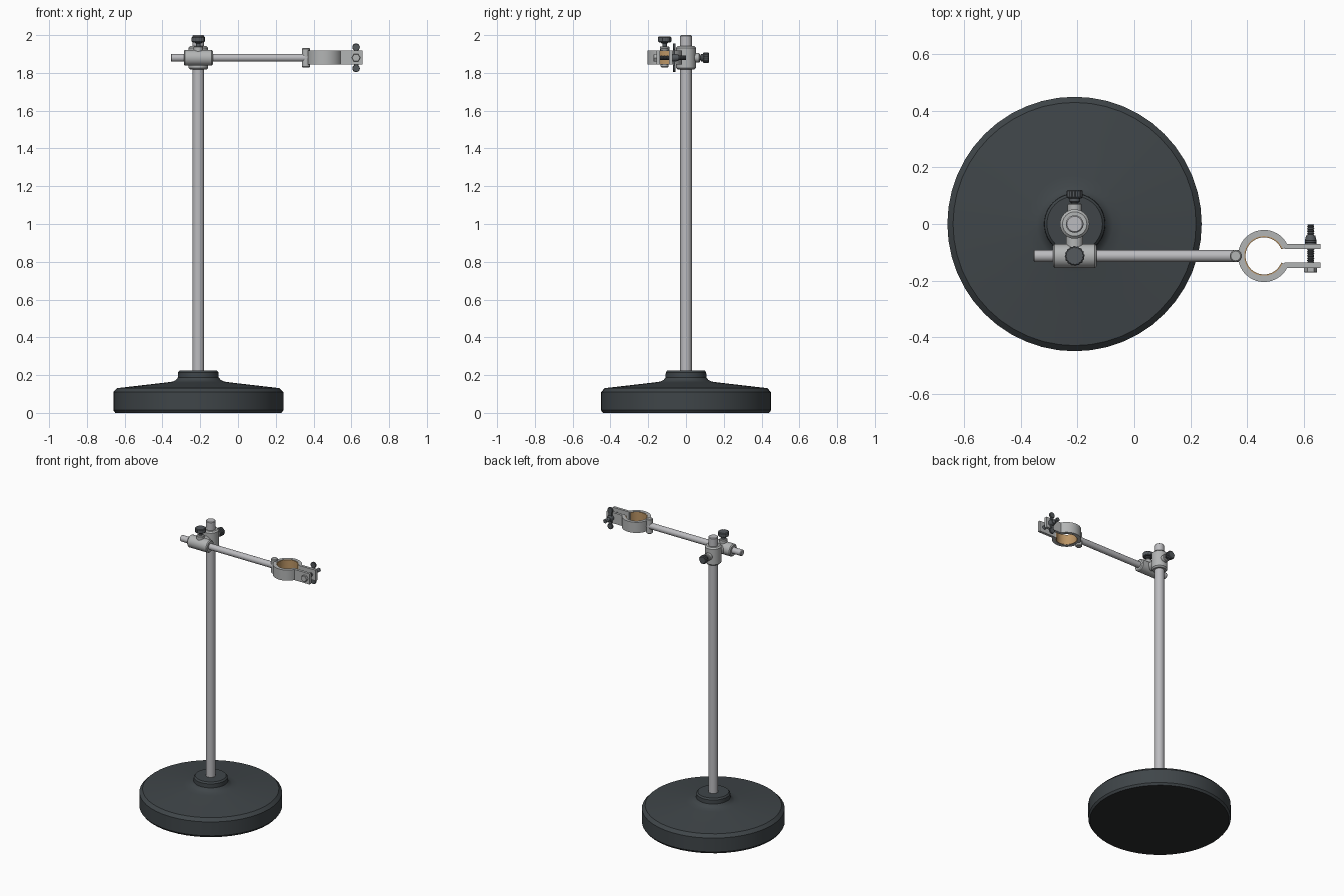
import bpy, bmesh
from math import pi, cos, sin, radians
from mathutils import Matrix, Vector

old = bpy.data.objects.get("Cube")
if old:
    bpy.data.objects.remove(old)


def material(name, rgb, metal=0.0):
    m = bpy.data.materials.new(name)
    m.use_nodes = True
    m.diffuse_color = (*rgb, 1)
    m.node_tree.nodes["Principled BSDF"].inputs["Base Color"].default_value = (*rgb, 1)
    return m


IRON = material("painted iron", (0.05, 0.06, 0.066))
RUBBER = material("black rubber", (0.025, 0.026, 0.027))
STEEL = material("polished steel", (0.5, 0.5, 0.52))
CAST = material("cast metal", (0.45, 0.46, 0.46))
DARK = material("dark screw metal", (0.09, 0.1, 0.11))
CORK = material("cork", (0.5, 0.3, 0.13))

TURN = {"z": Matrix.Identity(4), "x": Matrix.Rotation(pi / 2, 4, "Y"),
        "y": Matrix.Rotation(-pi / 2, 4, "X")}


def finish(name, bm, mats, smooth=True):
    bmesh.ops.recalc_face_normals(bm, faces=bm.faces)
    mesh = bpy.data.meshes.new(name)
    bm.to_mesh(mesh)
    bm.free()
    for m in mats:
        mesh.materials.append(m)
    ob = bpy.data.objects.new(name, mesh)
    bpy.context.collection.objects.link(ob)
    if smooth:
        bpy.ops.object.select_all(action="DESELECT")
        ob.select_set(True)
        bpy.context.view_layer.objects.active = ob
        bpy.ops.object.shade_smooth_by_angle(angle=radians(30))
    return ob


def lathe(name, profile, loc, axis, *mats, seg=32, knurl=0.0):
    """Turn (radius, height) points about an axis, with capped ends."""
    bm = bmesh.new()
    rings = []
    for r, h in profile:
        rings.append([bm.verts.new((cos(2 * pi * i / seg) * (r - knurl * (i // 2 % 2)),
                                    sin(2 * pi * i / seg) * (r - knurl * (i // 2 % 2)), h))
                      for i in range(seg)])
    for a, b in zip(rings, rings[1:]):
        for i in range(seg):
            j = (i + 1) % seg
            bm.faces.new((a[i], a[j], b[j], b[i]))
    bm.faces.new(rings[0])
    bm.faces.new(rings[-1])
    bm.transform(Matrix.Translation(loc) @ TURN[axis])
    return finish(name, bm, mats)


def rod(name, r, start, end, loc, axis, mat, seg=32, bevel=0.004, knurl=0.0):
    """Cylinder with chamfered ends."""
    return lathe(name, [(r - bevel, start), (r, start + bevel), (r, end - bevel), (r - bevel, end)],
                 loc, axis, mat, seg=seg, knurl=knurl)


def box(name, lo, hi, mat):
    bm = bmesh.new()
    bmesh.ops.create_cube(bm, size=1)
    lo, hi = Vector(lo), Vector(hi)
    bm.transform(Matrix.Translation((lo + hi) / 2) @ Matrix.Diagonal((*(hi - lo), 1)))
    return finish(name, bm, [mat], False)


def open_ring(name, inner, outer, z0, z1, gap, loc, mat, seg=48):
    """Ring with a gap facing +x."""
    bm = bmesh.new()
    cuts = []
    for i in range(seg + 1):
        a = gap + (2 * pi - 2 * gap) * i / seg
        cuts.append([bm.verts.new((loc[0] + cos(a) * r, loc[1] + sin(a) * r, z))
                     for r, z in ((inner, z0), (outer, z0), (outer, z1), (inner, z1))])
    for a, b in zip(cuts, cuts[1:]):
        for k in range(4):
            n = (k + 1) % 4
            bm.faces.new((a[k], a[n], b[n], b[k]))
    bm.faces.new(cuts[0])
    bm.faces.new(cuts[-1])
    return finish(name, bm, [mat])


PX = -0.21           # pole position
AY, AZ = -0.113, 1.88  # arm axis
RX = 0.46            # ring centre
SX = 0.625           # pinch screw position

# Heavy round base with a collar, rubber underside
base = lathe("base", [(0.44, 0), (0.45, 0.014), (0.45, 0.11), (0.43, 0.131), (0.3, 0.146),
                      (0.17, 0.161), (0.135, 0.166), (0.118, 0.175), (0.108, 0.188),
                      (0.107, 0.215), (0.098, 0.225)],
             (PX, 0, 0), "z", IRON, RUBBER, seg=48)
for face in base.data.polygons:
    if face.normal.z < -0.95:
        face.material_index = 1

# Upright pole and horizontal arm
rod("pole", 0.031, 0.1, 2.0, (PX, 0, 0), "z", STEEL)
rod("arm", 0.021, -0.356, 0.375, (0, AY, AZ), "x", STEEL)

# Boss head: two crossed sleeves joined by a neck
rod("pole_sleeve", 0.052, 1.817, 1.942, (PX, 0, 0), "z", CAST, bevel=0.009)
rod("arm_sleeve", 0.042, -0.077, 0.077, (PX, AY, AZ), "x", CAST, bevel=0.006)
rod("sleeve_neck", 0.03, AY, 0, (PX, 0, AZ), "y", CAST)

# Thumb screws for the two sleeves
for name, loc, axis, reach, radius in (("pole_screw", (PX, 0, AZ), "y", 0.0, 0.028),
                                       ("arm_screw", (PX, AY, AZ), "z", -0.012, 0.035)):
    rod(name + "_boss", 0.025, 0.03, 0.073 + reach, loc, axis, CAST)
    rod(name + "_shaft", 0.012, 0.05, 0.1, loc, axis, DARK, seg=16)
    rod(name + "_hub", 0.019, 0.076, 0.095, loc, axis, DARK, seg=24)
    top = 0.121 if axis == "y" else 0.112
    rod(name + "_knob", radius, top - 0.03, top, loc, axis, DARK, seg=64, knurl=0.002)

# Ring clamp with cork lining, hinge pin and flanges
GAP = radians(21)
open_ring("ring_clamp", 0.07, 0.092, 1.844, 1.918, GAP, (RX, AY), CAST)
open_ring("cork_lining", 0.0655, 0.0705, 1.846, 1.916, GAP, (RX, AY), CORK)
rod("hinge_pin", 0.021, 1.829, 1.931, (0.36, AY, 0), "z", CAST, seg=24)
for side, name in ((1, "back_flange"), (-1, "front_flange")):
    y0, y1 = sorted((AY + side * 0.024, AY + side * 0.042))
    box(name, (RX + 0.073, y0, 1.844), (0.66, y1, 1.918), CAST)

# Pinch screw with hex head and threaded end
rod("pinch_screw_head", 0.023, -0.171, -0.153, (SX, 0, AZ), "y", CAST, seg=6, bevel=0.002)
thread = []
for i in range(20):
    y = -0.157 + i * 0.008
    thread += [(0.010, y), (0.013, y + 0.004)]
lathe("pinch_screw", thread, (SX, 0, AZ), "y", DARK, seg=16)

# Wing nut
lathe("wing_nut_hub", [(0.021, -0.072), (0.021, -0.06), (0.016, -0.04)], (SX, 0, AZ), "y", DARK, seg=24)
for side, name in ((1, "upper_wing"), (-1, "lower_wing")):
    z0, z1 = sorted((AZ + side * 0.012, AZ + side * 0.056))
    box(name + "_arm", (SX - 0.012, -0.067, z0), (SX + 0.012, -0.057, z1), DARK)
    rod(name + "_tip", 0.02, -0.068, -0.056, (SX, 0, AZ + side * 0.056), "y", DARK, seg=20, bevel=0.002)
